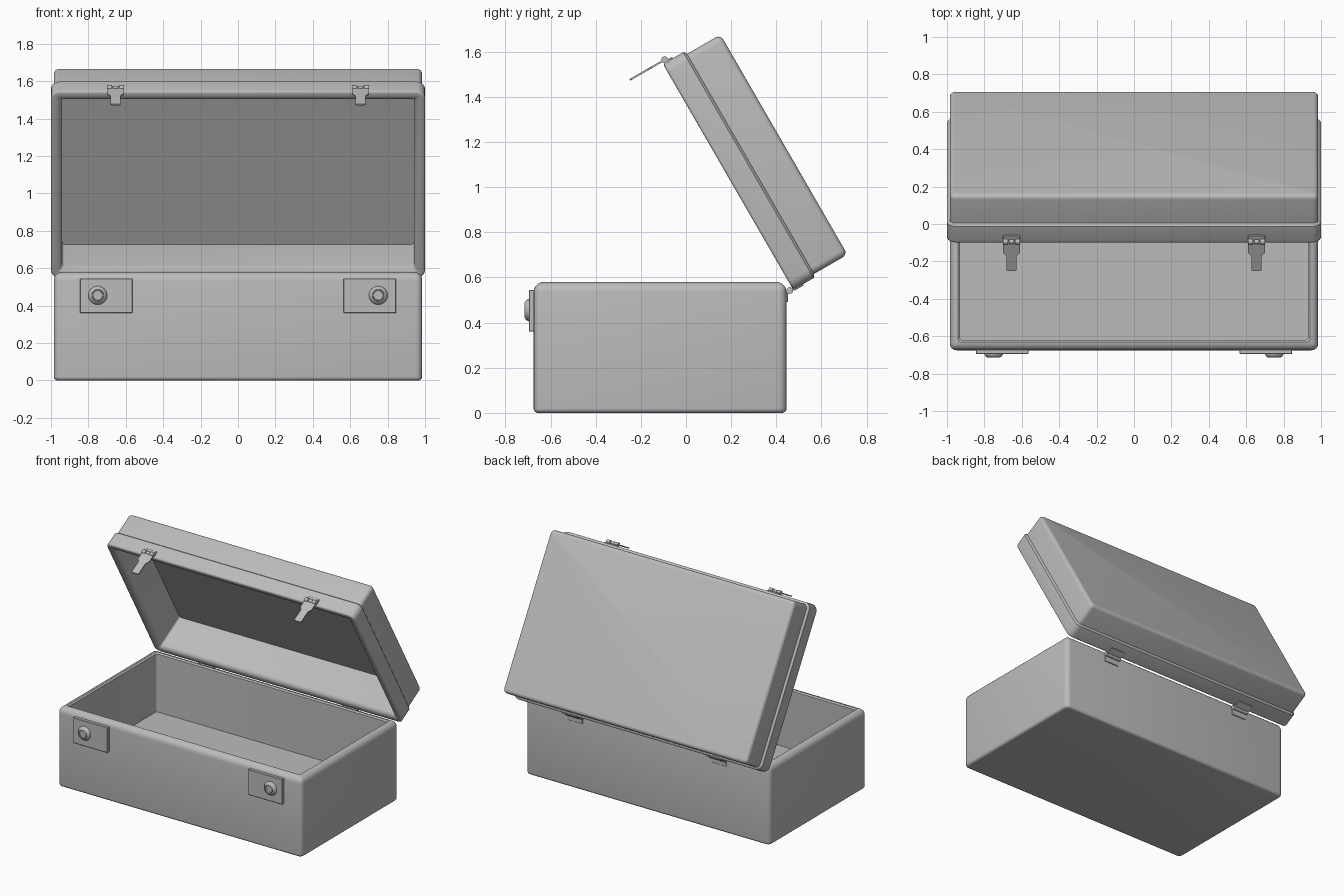
import bpy, bmesh, math
from mathutils import Matrix, Vector

cube = bpy.data.objects.get("Cube")
if cube:
    bpy.data.objects.remove(cube, do_unlink=True)

grey = bpy.data.materials.new("plain grey")
grey.use_nodes = True
grey.diffuse_color = (0.5, 0.5, 0.5, 1)
grey.node_tree.nodes["Principled BSDF"].inputs["Base Color"].default_value = (0.5, 0.5, 0.5, 1)

# The open lid turns about its lower back edge
LID = Matrix.Translation((0, 0.475, 0.545)) @ Matrix.Rotation(math.radians(-60), 4, 'X')
DEPTH = 1.155


def finish(name, bm, matrix=None):
    bmesh.ops.recalc_face_normals(bm, faces=bm.faces)
    mesh = bpy.data.meshes.new(name)
    bm.to_mesh(mesh)
    bm.free()
    mesh.materials.append(grey)
    ob = bpy.data.objects.new(name, mesh)
    bpy.context.collection.objects.link(ob)
    ob.matrix_world = matrix or Matrix()
    bpy.ops.object.select_all(action='DESELECT')
    ob.select_set(True)
    bpy.context.view_layer.objects.active = ob
    bpy.ops.object.shade_smooth_by_angle(angle=math.radians(35))
    return ob


def arc(cx, cz, r, start, end, steps=5):
    angles = [math.radians(start + (end - start) * i / steps) for i in range(steps + 1)]
    return [(cx + r * math.cos(a), cz + r * math.sin(a)) for a in angles]


def shell(name, half_x, y0, y1, radius, profile, matrix=None):
    """Sweep (inset, height) points around a rounded rectangle and cap both ends."""
    bm = bmesh.new()
    rings = []
    for inset, z in profile:
        r = max(radius - inset, 0.012)
        hx, hy, cy = half_x - inset, (y1 - y0) / 2 - inset, (y0 + y1) / 2
        ring = []
        for q, (sx, sy) in enumerate(((1, 1), (-1, 1), (-1, -1), (1, -1))):
            for px, py in arc(sx * (hx - r), cy + sy * (hy - r), r, q * 90, q * 90 + 90, 4):
                ring.append(bm.verts.new((px, py, z)))
        rings.append(ring)
    for a, b in zip(rings, rings[1:]):
        for i in range(len(a)):
            j = (i + 1) % len(a)
            bm.faces.new((a[i], a[j], b[j], b[i]))
    bm.faces.new(rings[0])
    bm.faces.new(rings[-1])
    return finish(name, bm, matrix)


def block(name, lo, hi, bevel=0.003, matrix=None):
    lo, hi = Vector(lo), Vector(hi)
    bm = bmesh.new()
    bmesh.ops.create_cube(bm, size=1)
    for v in bm.verts:
        v.co = (lo + hi) / 2 + v.co * (hi - lo)
    bmesh.ops.bevel(bm, geom=bm.edges[:], offset=bevel, segments=1, affect='EDGES')
    return finish(name, bm, matrix)


def rod(name, centre, radius, length, matrix=None):
    bm = bmesh.new()
    bmesh.ops.create_cone(bm, cap_ends=True, segments=16, radius1=radius, radius2=radius, depth=length)
    bm.transform(Matrix.Translation(centre) @ Matrix.Rotation(math.pi / 2, 4, 'Y'))
    return finish(name, bm, matrix)


def knob(name, x, y, z, profile, segments=24):
    """Turn (radius, forward distance) points about an axis facing the front."""
    bm = bmesh.new()
    rings = [[bm.verts.new((x + r * math.cos(2 * math.pi * i / segments), y - d,
                            z + r * math.sin(2 * math.pi * i / segments)))
              for i in range(segments)] for r, d in profile]
    for a, b in zip(rings, rings[1:]):
        for i in range(segments):
            j = (i + 1) % segments
            bm.faces.new((a[i], a[j], b[j], b[i]))
    bm.faces.new(rings[0])
    bm.faces.new(rings[-1])
    return finish(name, bm)


def latch_flap(name, x):
    """Flat tab, wide at the pivot and narrow at the tip."""
    half = [(0.045, 0.015), (0.045, -0.05), (0.028, -0.07), (0.028, -0.155), (0.022, -0.162)]
    outline = half + [(-px, pz) for px, pz in reversed(half)]
    bm = bmesh.new()
    y = -DEPTH - 0.016
    face = bm.faces.new([bm.verts.new((x + px, y, pz)) for px, pz in outline])
    out = bmesh.ops.extrude_face_region(bm, geom=[face])
    bmesh.ops.translate(bm, vec=(0, 0.008, 0),
                        verts=[g for g in out["geom"] if isinstance(g, bmesh.types.BMVert)])
    return finish(name, bm, LID)


# Base: rounded foot edge, straight side, rounded rim, then the cavity down to its floor
shell("case_base", 0.985, -0.675, 0.445, 0.035,
      arc(0.02, 0.02, 0.02, 270, 180) + arc(0.045, 0.535, 0.045, 180, 90)
      + [(0.055, 0.572), (0.055, 0.15)])

# Lid: rounded top, stepped rim band, rounded opening, then the cavity
shell("case_lid", 1.0, -DEPTH, 0, 0.045,
      arc(0.04, 0.261, 0.025, 90, 180) + [(0.015, 0.115), (0.006, 0.11), (0, 0.104)]
      + arc(0.012, 0.012, 0.012, 180, 270, 3) + arc(0.027, 0.033, 0.033, 270, 360)
      + [(0.06, 0.262)], LID)

for side, s in (("left", 1), ("right", -1)):
    # Lock plate and round knob on the base front
    block(side + "_lock_plate", (s * 0.705 - 0.14, -0.696, 0.36), (s * 0.705 + 0.14, -0.665, 0.545))
    knob(side + "_lock_knob", s * 0.75, -0.69, 0.455,
         [(0.05, 0), (0.05, 0.007), (0.043, 0.018), (0.032, 0.025), (0.03, 0.019), (0.027, 0.019), (0.025, 0.024)])

    # Latch hanging from the lid rim
    x = s * 0.655
    block(side + "_latch_mount", (x - 0.045, -DEPTH - 0.007, 0.01), (x + 0.045, -DEPTH + 0.01, 0.05), 0.002, LID)
    latch_flap(side + "_latch_flap", x)
    for i in range(3):
        rod(f"{side}_latch_knuckle_{i + 1}", (x + (i - 1) * 0.032, -DEPTH - 0.012, 0.016),
            0.015 if i != 1 else 0.012, 0.028, LID)

    # Hinge between base and lid
    x = s * 0.58
    rod(side + "_hinge_pin", (x, 0.46, 0.542), 0.015, 0.13)
    block(side + "_hinge_base_leaf", (x - 0.06, 0.435, 0.49), (x + 0.06, 0.451, 0.54), 0.002)
    block(side + "_hinge_lid_leaf", (x - 0.06, -0.01, 0.0), (x + 0.06, 0.006, 0.05), 0.002, LID)
